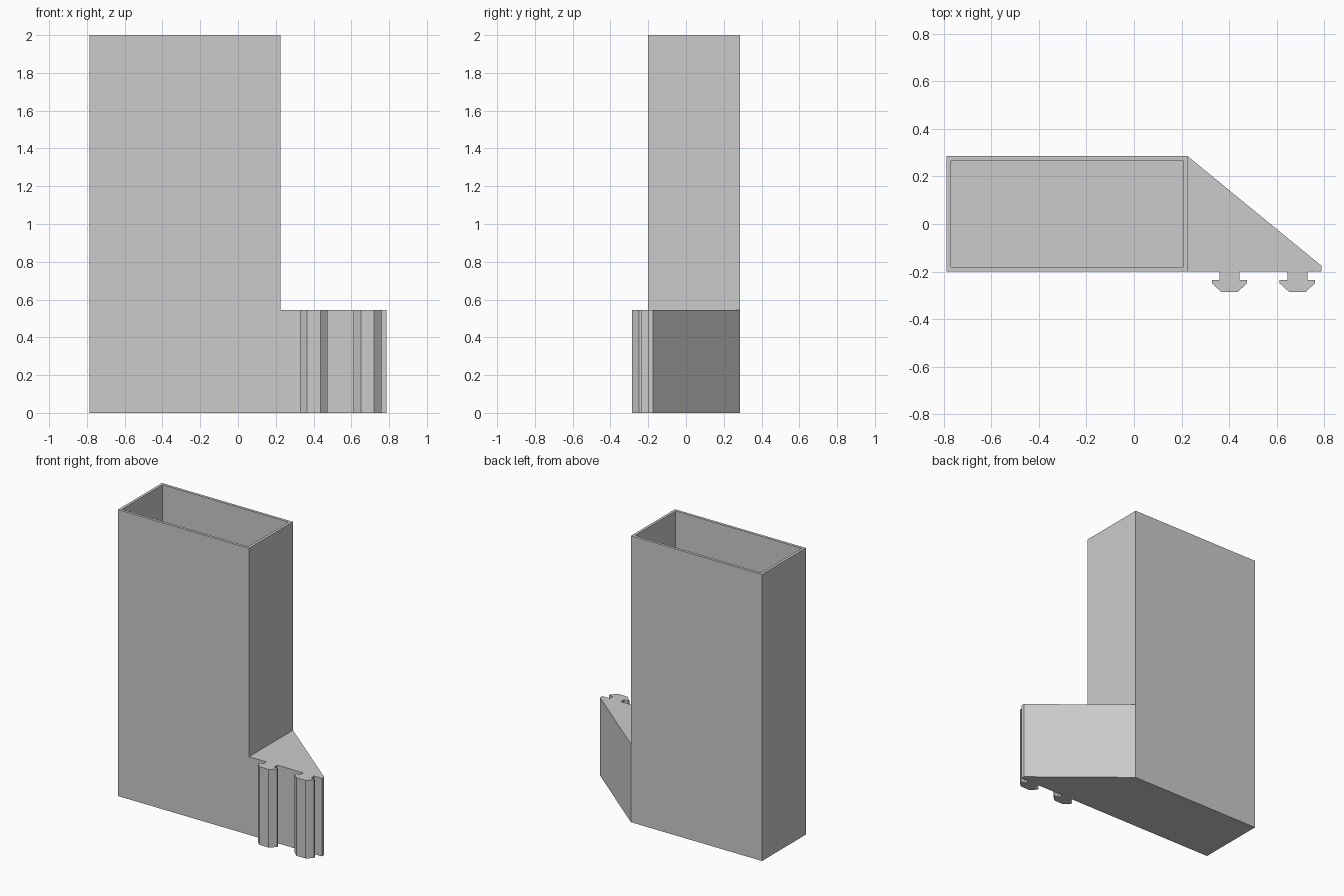
import bpy
import bmesh

cube = bpy.data.objects.get("Cube")
if cube:
    bpy.data.objects.remove(cube, do_unlink=True)

grey = bpy.data.materials.new("plain grey")
grey.use_nodes = True
COLOUR = (0.6, 0.6, 0.6, 1)
grey.diffuse_color = COLOUR
grey.node_tree.nodes["Principled BSDF"].inputs["Base Color"].default_value = COLOUR

LEFT, RIGHT, FRONT, BACK = -0.787, 0.225, -0.2, 0.285
TIP = 0.787
HEIGHT, BRACKET_HEIGHT, WALL = 2.0, 0.545, 0.027


def prism(name, outline, height, wall=0):
    """Extrude an outline upward; a wall thickness hollows it from the top."""
    bm = bmesh.new()
    base = bm.faces.new([bm.verts.new((x, y, 0)) for x, y in outline])
    top = bmesh.ops.extrude_face_region(bm, geom=[base])["geom"]
    bmesh.ops.translate(bm, vec=(0, 0, height),
                        verts=[v for v in top if isinstance(v, bmesh.types.BMVert)])
    bmesh.ops.recalc_face_normals(bm, faces=bm.faces)
    if wall:
        lid = max(bm.faces, key=lambda f: f.calc_center_median().z)
        bmesh.ops.inset_region(bm, faces=[lid], thickness=wall)
        # Sink the inner rim to leave a thin floor
        bmesh.ops.delete(bm, geom=[lid], context='FACES_ONLY')
        rim = [e for e in bm.edges if e.is_boundary]
        sunk = bmesh.ops.extrude_edge_only(bm, edges=rim)["geom"]
        bmesh.ops.translate(bm, vec=(0, 0, wall - height),
                            verts=[v for v in sunk if isinstance(v, bmesh.types.BMVert)])
        bmesh.ops.holes_fill(bm, edges=[e for e in bm.edges if e.is_boundary])
        bmesh.ops.recalc_face_normals(bm, faces=bm.faces)
    mesh = bpy.data.meshes.new(name)
    bm.to_mesh(mesh)
    bm.free()
    mesh.materials.append(grey)
    obj = bpy.data.objects.new(name, mesh)
    bpy.context.collection.objects.link(obj)
    return obj


# Tall open-topped bin
prism("bin", [(LEFT, FRONT), (RIGHT, FRONT), (RIGHT, BACK), (LEFT, BACK)], HEIGHT, WALL)

# Wedge-shaped side bracket
prism("bracket", [(RIGHT, FRONT), (TIP, FRONT), (TIP, -0.175), (RIGHT, BACK)], BRACKET_HEIGHT)

# Two mushroom-section mounting rails: half profile mirrored about each centre
half = [(0.042, FRONT), (0.042, -0.235), (0.074, -0.235), (0.074, -0.249), (0.035, -0.285)]
for name, centre in (("inner_rail", 0.401), ("outer_rail", 0.686)):
    right = [(centre + x, y) for x, y in half]
    left = [(centre - x, y) for x, y in reversed(half)]
    prism(name, right + left, BRACKET_HEIGHT)
